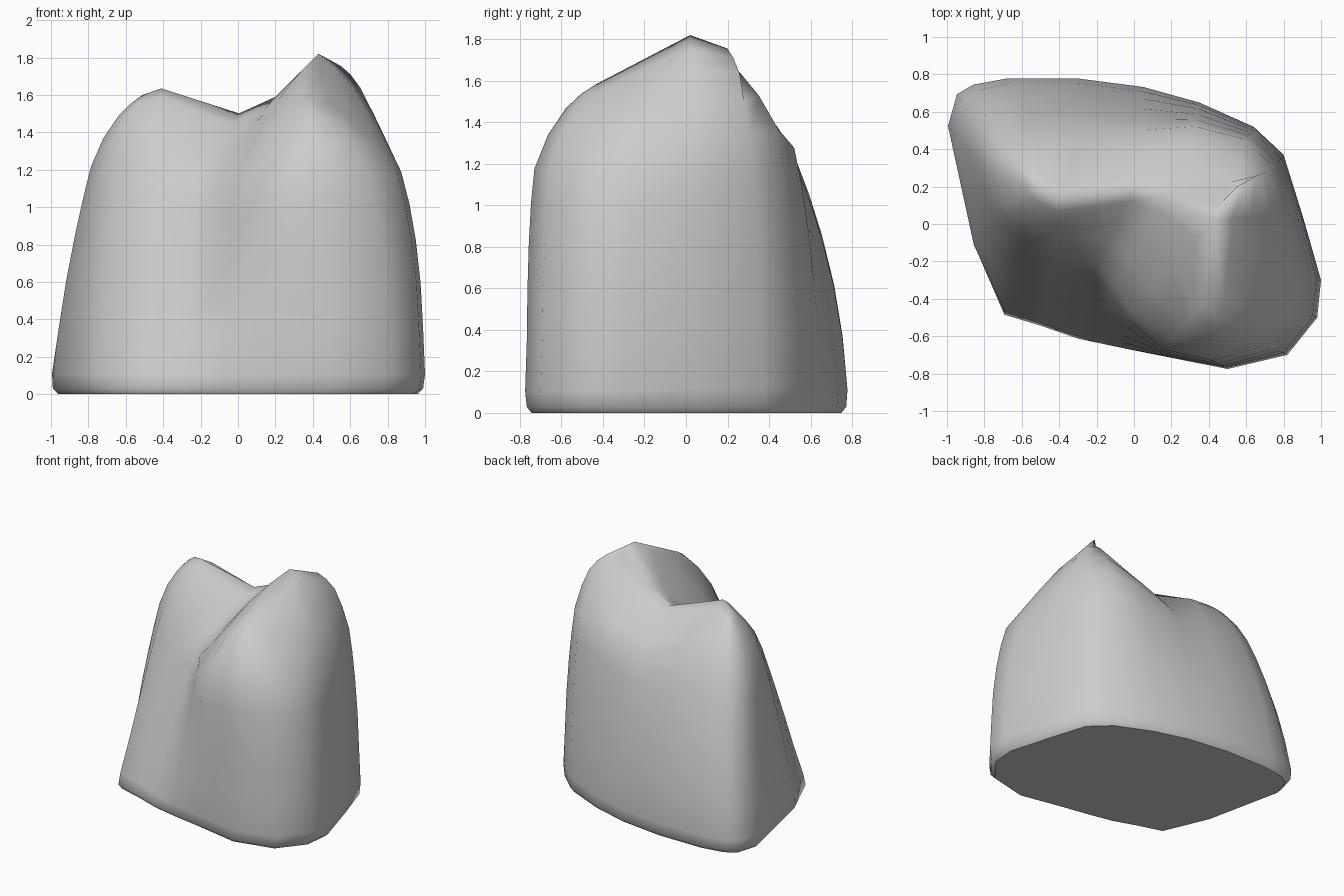
import bpy, bmesh
from mathutils import Vector

if "Cube" in bpy.data.objects:
    bpy.data.objects.remove(bpy.data.objects["Cube"])

# Crest skeleton: left peak, left shoulder, saddle, right peak, rear shoulder,
# front shoulder, saddle rise
crest = [Vector(c) for c in (
    (-.51, .19, 1.60), (-.41, .13, 1.635), (.02, .20, 1.495),
    (.43, .02, 1.82), (.55, .20, 1.755), (.37, -.43, 1.585), (.20, .16, 1.59))]

# Wall columns: base x, y, rim x, y, z, wall curve power, crest index
columns = [
    (-1, .53, -.79, .30, 1.22, 1.5, 0),
    (-.95, .70, -.77, .43, 1.22, 1.6, 0),
    (-.86, .75, -.70, .49, 1.22, 1.7, 0),
    (-.68, .78, -.54, .53, 1.23, 2, 0),
    (-.30, .78, -.25, .52, 1.22, 2, 1),
    (.05, .735, .03, .50, 1.20, 1.9, 2),
    (.35, .65, .33, .53, 1.28, 2, 6),
    (.64, .52, .61, .46, 1.36, 2.2, 3),
    (.80, .37, .75, .31, 1.34, 2.4, 4),
    (.90, .05, .83, .05, 1.28, 2.6, 3),
    (1, -.30, .88, -.27, 1.18, 2.8, 3),
    (.98, -.50, .86, -.47, 1.18, 2.8, 5),
    (.82, -.70, .70, -.66, 1.18, 3, 5),
    (.50, -.775, .42, -.74, 1.18, 3.5, 5),
    (.12, -.70, .15, -.68, 1.12, 2, 5),
    (-.08, -.665, -.03, -.46, 1.12, 1.5, 3),
    (-.18, -.645, -.11, -.32, 1.13, 1.3, 6),
    (-.30, -.62, -.20, -.20, 1.17, 1.2, 2),
    (-.50, -.55, -.42, -.14, 1.25, 1.1, 1),
    (-.70, -.49, -.62, -.06, 1.25, 1.1, 0),
    (-.86, -.12, -.74, .08, 1.22, 1.4, 0)]


def column_points(bx, by, rx, ry, rz, power, c):
    """Points from the base edge up the wall, over the rim to the crest."""
    base, rim, top = Vector((bx, by, 0)), Vector((rx, ry, rz)), crest[c]
    inset = base * .96
    edge = base * .99
    edge.z = .03
    pts = [inset, edge]
    for s in (.09, .3, .5, .7, .86, 1):
        p = base.lerp(rim, s ** power)
        p.z = rz * s
        pts.append(p)
    lift = {2: 0, 6: .02, 0: .04, 1: .04}.get(c, .05)
    out = Vector((rim.x - top.x, rim.y - top.y, 0)).normalized()
    for t in (.3, .6, .82):
        pts.append(rim.lerp(top, t) + (out * .6 + Vector((0, 0, 1))) * lift * 4 * t * (1 - t))
    pts.append(top.copy())
    return pts


# Boulder skin: loft the columns around, collapsing onto the crest
bm = bmesh.new()
grid = [[bm.verts.new(p) for p in column_points(*c)] for c in columns]
n = len(grid)
for i in range(n):
    a, b = grid[i], grid[(i + 1) % n]
    for k in range(len(a) - 1):
        bm.faces.new((b[k], a[k], a[k + 1], b[k + 1]))
bottom = bm.faces.new([g[0] for g in grid])
bmesh.ops.remove_doubles(bm, verts=bm.verts, dist=.0005)

# Soften the walls and upper surface slightly
inner = [v for v in bm.verts if .2 < v.co.z < 1.58]
bmesh.ops.smooth_vert(bm, verts=inner, factor=.2,
                      use_axis_x=True, use_axis_y=True, use_axis_z=True)
bmesh.ops.recalc_face_normals(bm, faces=bm.faces)

# Smooth skin with a flat underside
for f in bm.faces:
    f.smooth = f.normal.z > -.99

mesh = bpy.data.meshes.new("boulder")
bm.to_mesh(mesh)
bm.free()
rock = bpy.data.objects.new("boulder", mesh)
bpy.context.collection.objects.link(rock)
